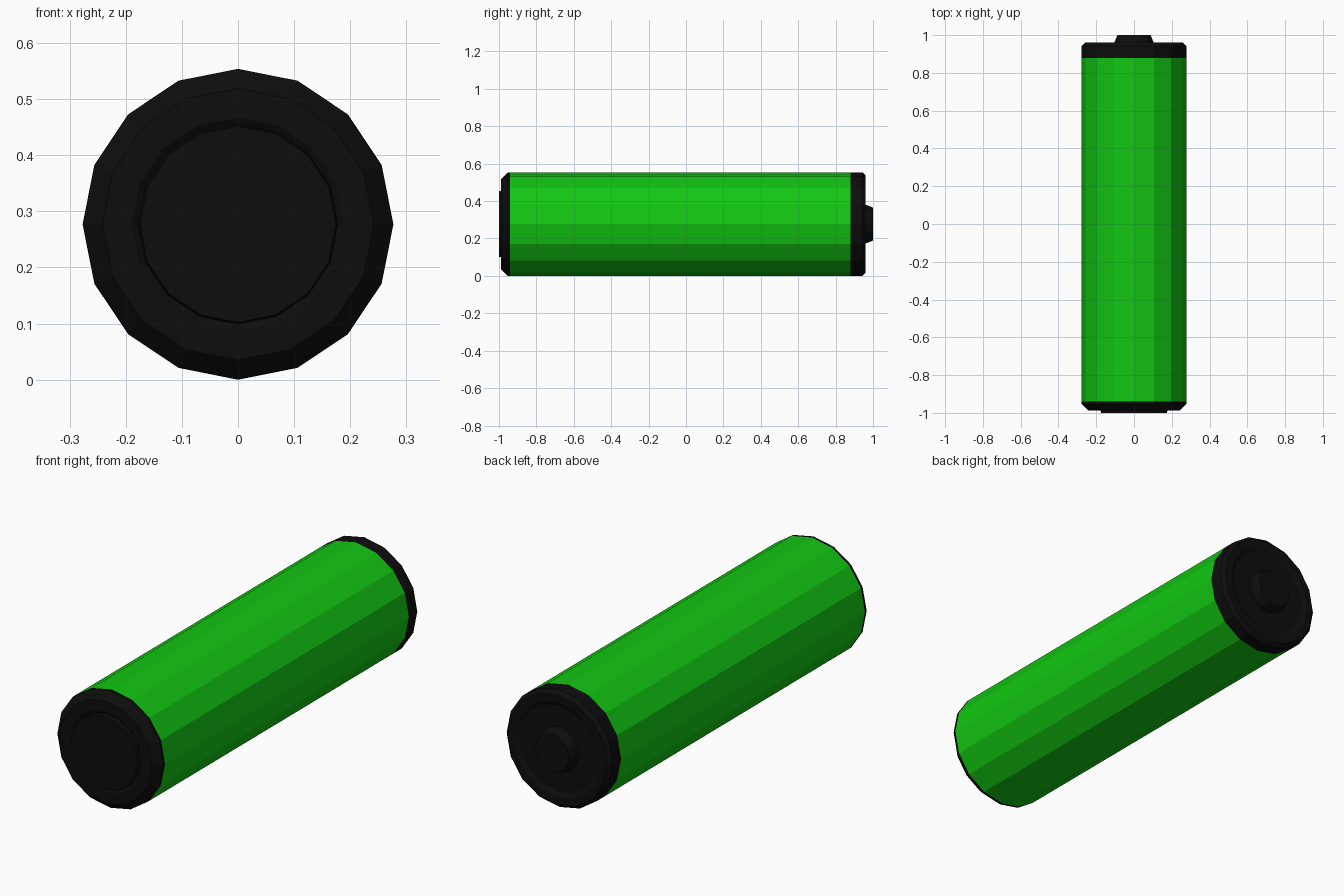
import bpy
import bmesh
from math import cos, sin, tau

cube = bpy.data.objects.get("Cube")
if cube:
    bpy.data.objects.remove(cube)

SIDES = 16
RADIUS = 0.277


def material(name, color):
    mat = bpy.data.materials.new(name)
    mat.use_nodes = True
    mat.diffuse_color = color
    mat.node_tree.nodes["Principled BSDF"].inputs["Base Color"].default_value = color
    return mat


def lathe(name, profile, mat):
    """Revolve (radius, y) points about the long axis, closing both ends."""
    bm = bmesh.new()
    rings = []
    for r, y in profile:
        angles = [tau * i / SIDES for i in range(SIDES)]
        rings.append([bm.verts.new((r * sin(a), y, r * cos(a))) for a in angles])
    for a, b in zip(rings, rings[1:]):
        for i in range(SIDES):
            j = (i + 1) % SIDES
            bm.faces.new((a[i], a[j], b[j], b[i]))
    bm.faces.new(rings[0])
    bm.faces.new(rings[-1])
    bmesh.ops.recalc_face_normals(bm, faces=bm.faces[:])
    mesh = bpy.data.meshes.new(name)
    bm.to_mesh(mesh)
    bm.free()
    mesh.materials.append(mat)
    obj = bpy.data.objects.new(name, mesh)
    obj.location.z = RADIUS
    bpy.context.collection.objects.link(obj)
    return obj


green = material("green wrapper", (0.006, 0.57, 0.006, 1))
black = material("black caps", (0.004, 0.004, 0.004, 1))

# Wrapped cylinder body
lathe("body", [(RADIUS, -0.94), (RADIUS, 0.88)], green)

# Flat end: bevelled cap with a shallow groove around a raised disc
lathe("negative_cap", [(RADIUS, -0.94), (RADIUS, -0.953), (0.242, -0.988),
                       (0.19, -0.988), (0.178, -0.98), (0.175, -1.0)], black)

# Contact end: bevelled cap, shallow dish and tapered nub
lathe("positive_cap", [(RADIUS, 0.88), (RADIUS, 0.943), (0.26, 0.96),
                       (0.225, 0.96), (0.205, 0.95), (0.105, 0.95),
                       (0.102, 0.965), (0.088, 1.0)], black)
